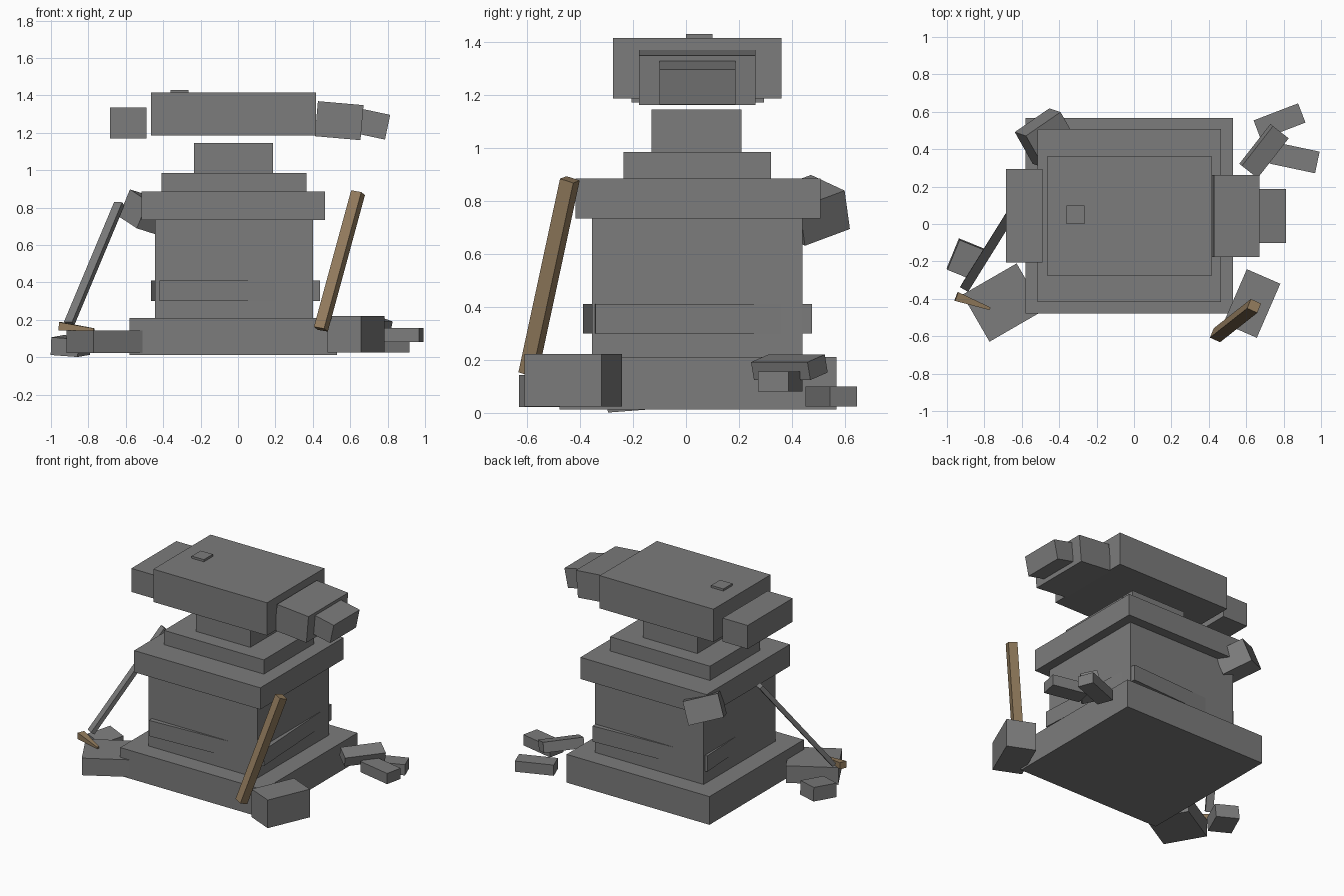
import bpy, bmesh, math
from mathutils import Matrix, Vector, Euler

if "Cube" in bpy.data.objects:
    bpy.data.objects.remove(bpy.data.objects["Cube"])

def material(name, rgb):
    m = bpy.data.materials.new(name)
    m.diffuse_color = (*rgb, 1)
    m.use_nodes = True
    m.node_tree.nodes["Principled BSDF"].inputs["Base Color"].default_value = m.diffuse_color
    return m

STONE = material("stone grey", (0.2, 0.2, 0.2))
WOOD = material("brown wood", (0.29, 0.2, 0.11))

def block(name, centre, size, rot=None, mat=STONE, taper=1.0):
    """Box of a given size; taper scales the +z end."""
    bm = bmesh.new()
    bmesh.ops.create_cube(bm, size=1)
    for v in bm.verts:
        k = taper if v.co.z > 0 else 1
        v.co = Vector((v.co.x * size[0] * k, v.co.y * size[1] * k, v.co.z * size[2]))
    me = bpy.data.meshes.new(name)
    bm.to_mesh(me)
    bm.free()
    me.materials.append(mat)
    ob = bpy.data.objects.new(name, me)
    bpy.context.collection.objects.link(ob)
    r = rot if rot is not None else Matrix.Identity(3)
    ob.matrix_world = Matrix.Translation(centre) @ r.to_4x4()
    return ob

def span(name, x, y, z):
    """Upright box from its limits on each axis."""
    return block(name, [(a + b) / 2 for a, b in (x, y, z)], [b - a for a, b in (x, y, z)])

def turn(x=0, y=0, z=0):
    return Euler([math.radians(a) for a in (x, y, z)]).to_matrix()

def axes(z, x):
    """Rotation whose local z runs along z and local x lies close to x."""
    z = Vector(z).normalized()
    y = z.cross(Vector(x)).normalized()
    return Matrix((y.cross(z), y, z)).transposed()

def bar(name, a, b, w, d, xhint, mat=STONE, taper=1.0):
    a, b = Vector(a), Vector(b)
    return block(name, (a + b) / 2, (w, d, (b - a).length), axes(b - a, xhint), mat, taper)

# Stepped pedestal
span("pedestal_base", (-0.58, 0.53), (-0.478, 0.568), (0.012, 0.21))
span("pedestal_body", (-0.445, 0.40), (-0.355, 0.44), (0.2, 0.74))
block("pedestal_band", (-0.0125, 0.0425, 0.355), (0.859, 0.817, 0.11), turn(z=3.2))
span("pedestal_collar", (-0.515, 0.465), (-0.417, 0.507), (0.733, 0.885))
span("upper_step", (-0.41, 0.365), (-0.235, 0.32), (0.88, 0.985))
span("neck", (-0.235, 0.187), (-0.13, 0.21), (0.98, 1.145))

# Anvil on top
span("anvil_body", (-0.465, 0.418), (-0.275, 0.36), (1.185, 1.415))
span("anvil_heel", (-0.685, -0.49), (-0.205, 0.295), (1.17, 1.335))
span("anvil_top_plate", (-0.36, -0.265), (0.0, 0.1), (1.41, 1.43))
block("anvil_horn_root", (0.541, 0.043, 1.265), (0.245, 0.44, 0.188), turn(y=5))
block("anvil_horn_tip", (0.724, 0.043, 1.246), (0.155, 0.287, 0.135), turn(y=12))

# Leaning bars and wooden spike
bar("wooden_handle", (0.443, -0.595, 0.15), (0.642, -0.438, 0.88), 0.06, 0.056,
    (0.93, -0.37, 0), WOOD)
bar("leaning_grey_bar", (-0.903, -0.34, 0.18), (-0.635, 0.09, 0.82), 0.05, 0.03, (0.9, -0.5, 0))
bar("wooden_spike", (-0.95, -0.387, 0.165), (-0.77, -0.453, 0.148), 0.045, 0.05,
    (0, 0, 1), WOOD, 0.3)

# Fallen stone blocks: centre, size, rotation in degrees
rubble = [
    ("left_large_block", (-0.70, -0.42, 0.082), (0.335, 0.29, 0.12), (0, 0, 30)),
    ("left_small_block", (-0.895, -0.19, 0.06), (0.156, 0.173, 0.095), (4, 4, -22)),
    ("right_front_block", (0.63, -0.425, 0.123), (0.195, 0.315, 0.197), (0, 0, -23.5)),
    ("right_rear_block_top", (0.695, 0.39, 0.172), (0.27, 0.11, 0.07), (15, 0, 52)),
    ("right_rear_block_back", (0.778, 0.548, 0.062), (0.255, 0.11, 0.075), (0, 0, 21)),
    ("right_rear_block_side", (0.858, 0.355, 0.118), (0.25, 0.118, 0.075), (0, 0, -12)),
]
for name, centre, size, angles in rubble:
    block(name, centre, size, turn(*angles))

# Broken block tilted at the rear left collar corner
block("tilted_corner_block", (-0.467, 0.46, 0.764), (0.232, 0.205, 0.158),
      axes((0.06, -0.02, 0.145), (0.17, 0.13, -0.09)))
